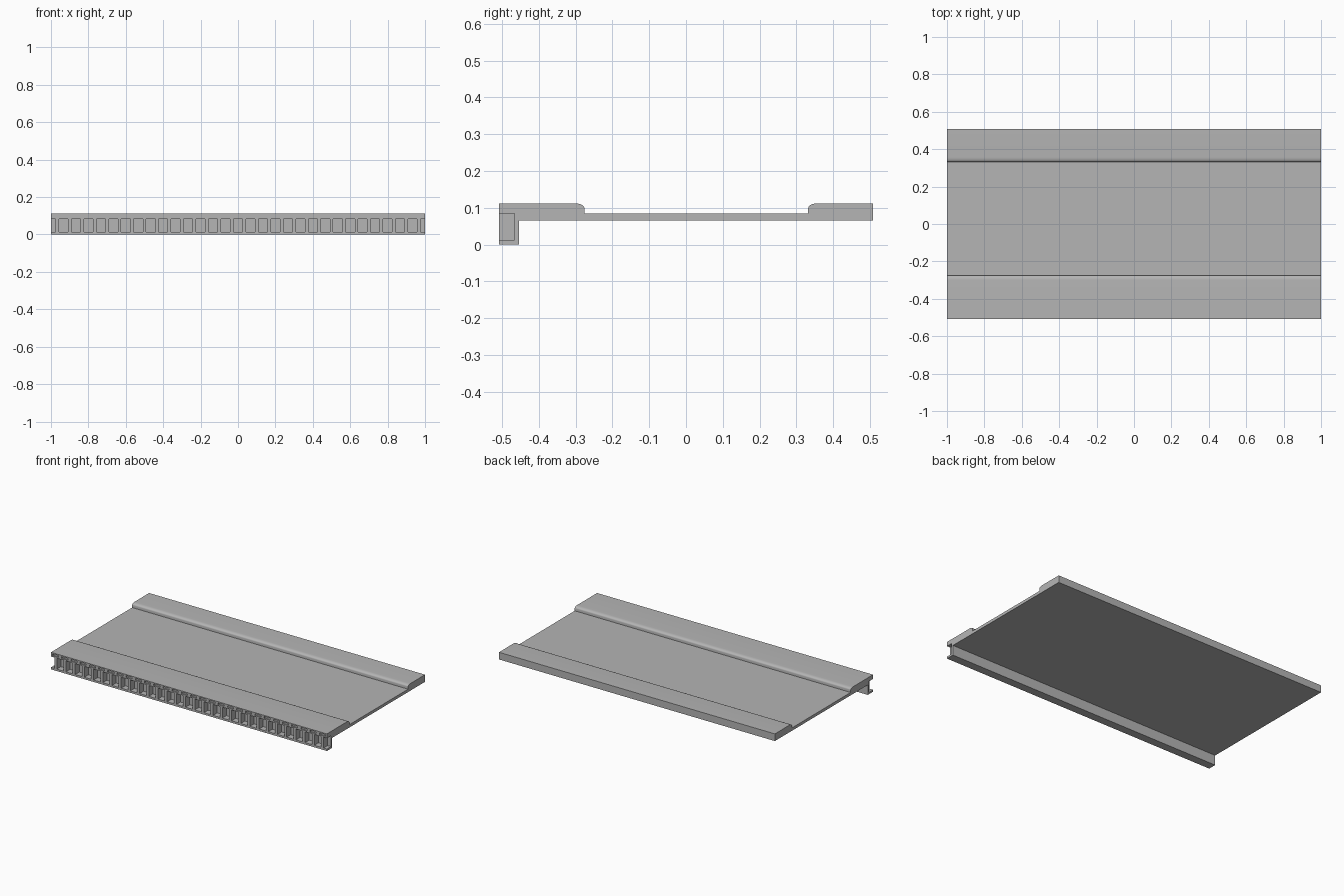
import bpy, bmesh, math
from mathutils import Matrix, Vector

if "Cube" in bpy.data.objects:
    bpy.data.objects.remove(bpy.data.objects["Cube"], do_unlink=True)

concrete = bpy.data.materials.new("concrete_grey")
concrete.use_nodes = True
GREY = (0.46, 0.46, 0.46, 1)
concrete.diffuse_color = GREY
concrete.node_tree.nodes["Principled BSDF"].inputs["Base Color"].default_value = GREY

FRONT, BACK, SEAM = -0.508, 0.508, -0.454
TOP, DECK, SOFFIT = 0.112, 0.084, 0.065
BAYS = 30
PITCH = 2 / BAYS


def make_object(name, bm):
    bmesh.ops.recalc_face_normals(bm, faces=bm.faces)
    mesh = bpy.data.meshes.new(name)
    bm.to_mesh(mesh)
    bm.free()
    mesh.materials.append(concrete)
    obj = bpy.data.objects.new(name, mesh)
    bpy.context.collection.objects.link(obj)
    return obj


def add_box(bm, low, high):
    low, high = Vector(low), Vector(high)
    size = Matrix.Diagonal((high - low).to_4d())
    size[3][3] = 1
    bmesh.ops.create_cube(bm, size=1, matrix=Matrix.Translation((low + high) / 2) @ size)


def curb_edge(y, direction):
    # Rounded shoulder from the deck up to the curb top
    points = [(y, DECK)]
    for i in range(6):
        a = math.pi / 2 * i / 5
        points.append((y + direction * 0.025 * (1 - math.cos(a)), 0.1 + 0.012 * math.sin(a)))
    return points


# Deck slab with a raised curb along each long side
profile = [(SEAM, SOFFIT), (SEAM, TOP)]
profile += reversed(curb_edge(-0.276, -1))
profile += curb_edge(0.332, 1)
profile += [(BACK, TOP), (BACK, SOFFIT)]
bm = bmesh.new()
face = bm.faces.new([bm.verts.new((-1, y, z)) for y, z in profile])
sweep = bmesh.ops.extrude_face_region(bm, geom=[face])
bmesh.ops.translate(bm, vec=(2, 0, 0),
                    verts=[v for v in sweep["geom"] if isinstance(v, bmesh.types.BMVert)])
deck = make_object("deck_slab", bm)

# Front edge girder, solid before its bays are cut
bm = bmesh.new()
add_box(bm, (-1, FRONT, 0), (1, SEAM, TOP))
girder = make_object("edge_girder", bm)

# Open bays between the stiffeners, with half bays at the ends, and top flange slots
bm = bmesh.new()
RIB = 0.009
for i in range(BAYS + 1):
    x = -1 + i * PITCH
    half = PITCH / 2 - RIB
    add_box(bm, (x - half, FRONT - 0.02, 0.013), (x + half, SEAM - 0.012, 0.084))
for i in range(BAYS):
    x = -1 + (i + 0.5) * PITCH
    add_box(bm, (x - 0.022, FRONT - 0.02, 0.092), (x + 0.022, FRONT + 0.008, 0.104))
cutter = make_object("bay_cutter", bm)
cutter.hide_render = True

cut = girder.modifiers.new("bays", "BOOLEAN")
cut.operation = "DIFFERENCE"
cut.solver = "EXACT"
cut.object = cutter
bpy.context.view_layer.objects.active = girder
girder.select_set(True)
bpy.ops.object.modifier_apply(modifier=cut.name)
bpy.data.objects.remove(cutter, do_unlink=True)

# Smooth the curb shoulders and keep the hard edges
bpy.ops.object.select_all(action="DESELECT")
deck.select_set(True)
bpy.context.view_layer.objects.active = deck
bpy.ops.object.shade_smooth_by_angle(angle=math.radians(30))
